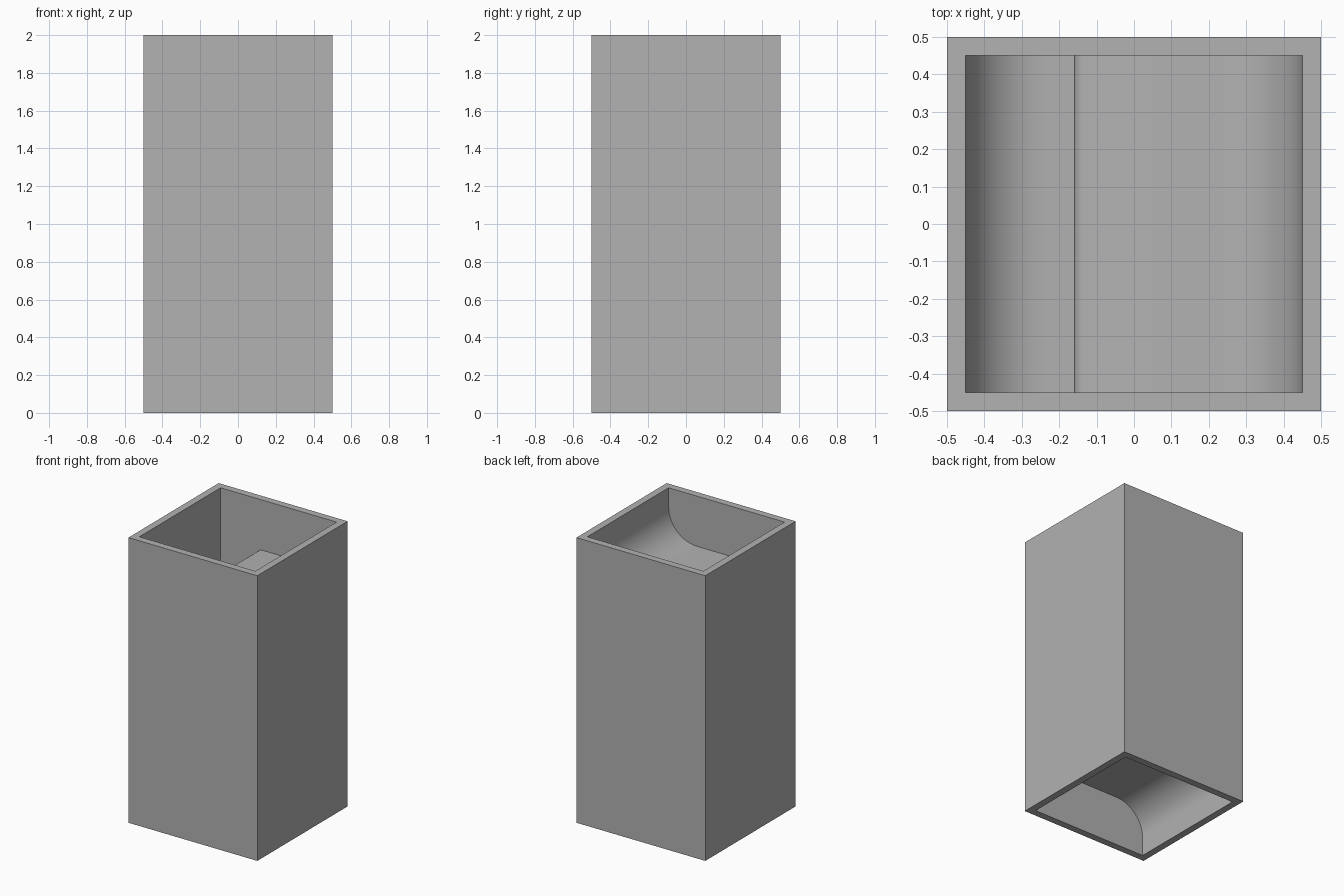
import bpy
import bmesh
from math import cos, sin, pi

if "Cube" in bpy.data.objects:
    bpy.data.objects.remove(bpy.data.objects["Cube"], do_unlink=True)

HEIGHT = 2.0
OUTER = 0.5          # half width outside
INNER = 0.45         # half width inside
THICK = 0.06         # baffle thickness
COUNT = 4            # number of baffles
GAP = (HEIGHT - COUNT * THICK) / (COUNT + 1)
TIP = -0.16          # free end of a baffle fixed to the +x wall
FILLET = 0.22
EMBED = 0.02         # overlap into the walls

grey = bpy.data.materials.new("plain_grey")
grey.use_nodes = True
color = (0.445, 0.445, 0.445, 1)
grey.diffuse_color = color
grey.node_tree.nodes["Principled BSDF"].inputs["Base Color"].default_value = color


def add_object(name, bm):
    bmesh.ops.recalc_face_normals(bm, faces=bm.faces)
    mesh = bpy.data.meshes.new(name)
    bm.to_mesh(mesh)
    bm.free()
    mesh.materials.append(grey)
    obj = bpy.data.objects.new(name, mesh)
    bpy.context.collection.objects.link(obj)
    return obj


def arc(cx, cz, r, start, end, steps):
    angles = [start + (end - start) * i / steps for i in range(steps + 1)]
    return [(cx + r * cos(a), cz + r * sin(a)) for a in angles]


# Square tube, open at both ends
bm = bmesh.new()
corners = [(-1, -1), (1, -1), (1, 1), (-1, 1)]
loops = [[bm.verts.new((x * half, y * half, z)) for x, y in corners]
         for half, z in ((OUTER, 0), (OUTER, HEIGHT), (INNER, HEIGHT), (INNER, 0))]
for k in range(4):
    low, high = loops[k], loops[(k + 1) % 4]
    for i in range(4):
        j = (i + 1) % 4
        bm.faces.new((low[i], low[j], high[j], high[i]))
add_object("square_tube", bm)


# Baffle with a round tip and fillets above and below where it meets the wall
def add_baffle(name, z, side):
    half = THICK / 2
    root = INNER - FILLET
    rise = half + FILLET
    profile = arc(root, rise, FILLET, 0, -pi / 2, 16)
    profile += arc(TIP + half, 0, half, pi / 2, 3 * pi / 2, 12)
    profile += arc(root, -rise, FILLET, pi / 2, 0, 16)
    profile += [(INNER + EMBED, -rise), (INNER + EMBED, rise)]
    bm = bmesh.new()
    depth = INNER + EMBED
    face = bm.faces.new([bm.verts.new((side * x, -depth, z + h)) for x, h in profile])
    result = bmesh.ops.extrude_face_region(bm, geom=[face])
    moved = [v for v in result["geom"] if isinstance(v, bmesh.types.BMVert)]
    bmesh.ops.translate(bm, verts=moved, vec=(0, 2 * depth, 0))
    obj = add_object(name, bm)
    bpy.ops.object.select_all(action="DESELECT")
    obj.select_set(True)
    bpy.context.view_layer.objects.active = obj
    bpy.ops.object.shade_smooth_by_angle(angle=pi / 6)


# Baffles alternate between the two side walls
for n in range(COUNT):
    height = HEIGHT - (n + 1) * GAP - (n + 0.5) * THICK
    add_baffle(f"baffle_{n + 1}", height, 1 if n % 2 == 0 else -1)
